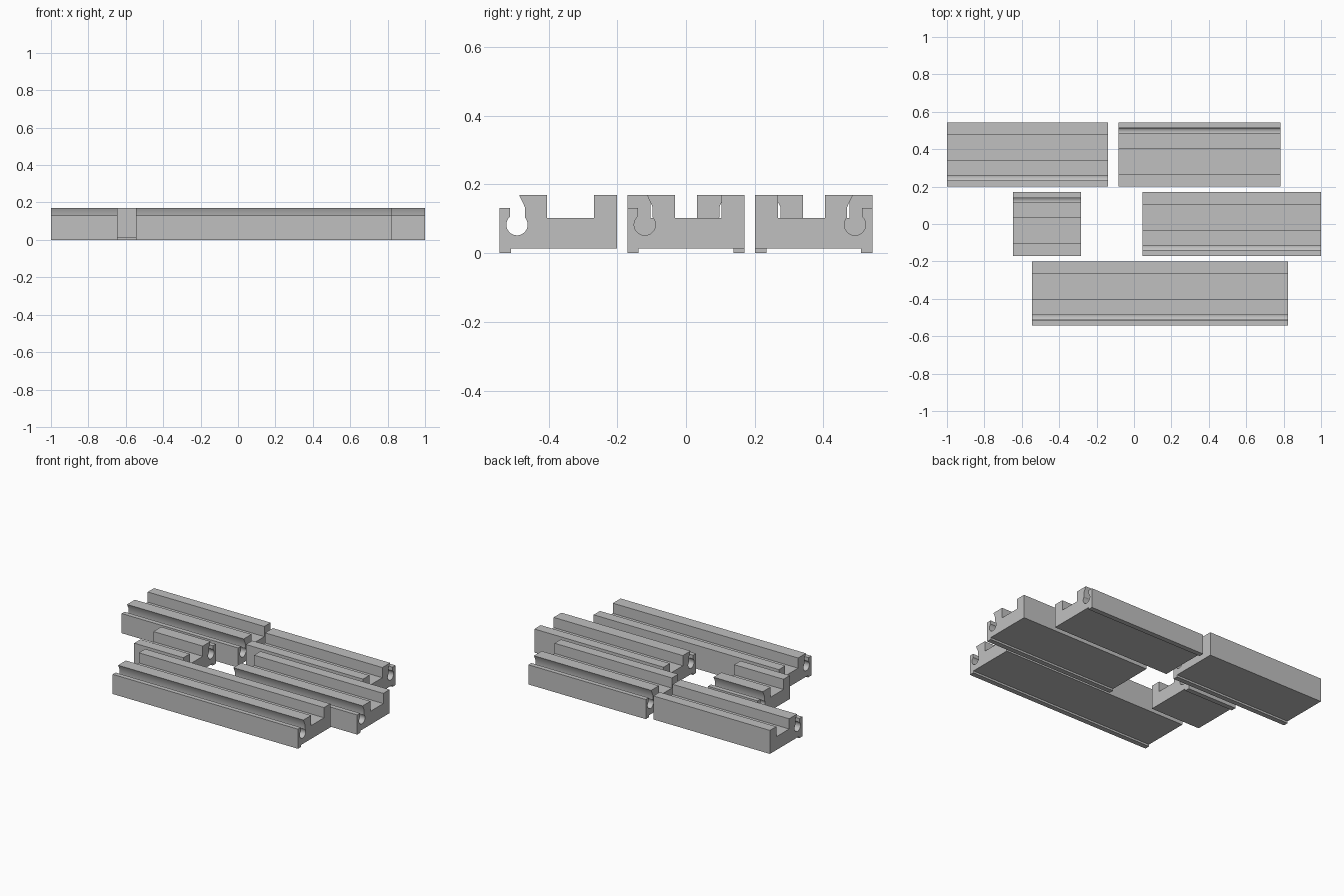
import bpy
import bmesh
from math import sin, cos, radians

cube = bpy.data.objects.get("Cube")
if cube:
    bpy.data.objects.remove(cube, do_unlink=True)

grey = bpy.data.materials.new("plain grey")
grey.use_nodes = True
colour = (0.53, 0.53, 0.53, 1)
grey.diffuse_color = colour
grey.node_tree.nodes["Principled BSDF"].inputs["Base Color"].default_value = colour

WIDTH, TOP, FLOOR, FOOT = 0.342, 0.17, 0.102, 0.013


def rail_profile():
    """Cross-section (depth, height): foot, lip, round slot, hooked rib, channel, rear rib."""
    points = [(0, 0), (0, 0.131), (0.031, 0.131)]
    # round slot, open at the top
    centre_d, centre_z, radius, steps = 0.051, 0.083, 0.031, 24
    start, end = radians(130), radians(402)
    for i in range(steps + 1):
        a = start + (end - start) * i / steps
        points.append((centre_d + radius * cos(a), centre_z + radius * sin(a)))
    # hooked rib, channel and rear rib
    points += [(0.074, 0.134), (0.057, TOP), (0.139, TOP), (0.139, FLOOR),
               (0.275, FLOOR), (0.275, TOP), (WIDTH, TOP), (WIDTH, FOOT),
               (0.033, FOOT), (0.033, 0)]
    return points


def make_rail(name, x0, x1, centre_y, facing):
    """Extrude the cross-section along x; facing 1 puts the slot in front, -1 behind."""
    bm = bmesh.new()
    verts = [bm.verts.new((x0, centre_y + facing * (d - WIDTH / 2), z))
             for d, z in rail_profile()]
    cap = bm.faces.new(verts)
    sweep = bmesh.ops.extrude_face_region(bm, geom=[cap], use_keep_orig=True)
    moved = [g for g in sweep["geom"] if isinstance(g, bmesh.types.BMVert)]
    bmesh.ops.translate(bm, verts=moved, vec=(x1 - x0, 0, 0))
    bmesh.ops.recalc_face_normals(bm, faces=bm.faces[:])
    mesh = bpy.data.meshes.new(name)
    bm.to_mesh(mesh)
    bm.free()
    mesh.materials.append(grey)
    rail = bpy.data.objects.new(name, mesh)
    bpy.context.collection.objects.link(rail)
    bpy.ops.object.select_all(action="DESELECT")
    rail.select_set(True)
    bpy.context.view_layer.objects.active = rail
    bpy.ops.object.shade_smooth_by_angle(angle=radians(30))


# five rails in three rows
ROW = 0.372
make_rail("front_rail", -0.545, 0.823, -ROW, 1)
make_rail("middle_right_short_rail", -0.647, -0.283, 0, -1)
make_rail("middle_left_rail", 0.046, 1.0, 0, 1)
make_rail("back_right_rail", -1.0, -0.139, ROW, 1)
make_rail("back_left_rail", -0.083, 0.783, ROW, -1)
